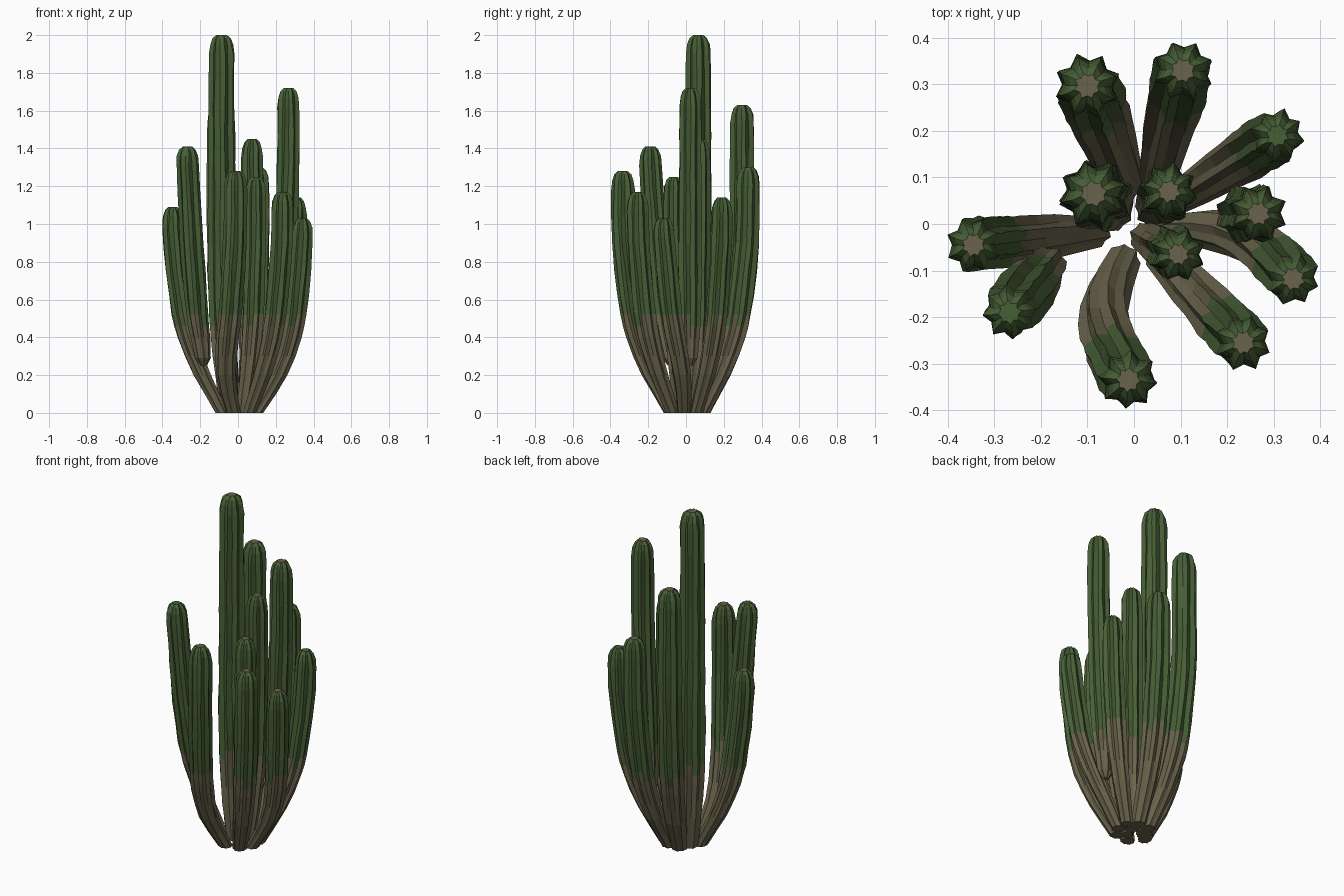
import bpy, bmesh, math, random

if "Cube" in bpy.data.objects:
    bpy.data.objects.remove(bpy.data.objects["Cube"], do_unlink=True)
random.seed(7)
RIBS = 8


def material(name, color):
    m = bpy.data.materials.new(name)
    m.use_nodes = True
    m.diffuse_color = (*color, 1)
    m.node_tree.nodes["Principled BSDF"].inputs["Base Color"].default_value = (*color, 1)
    return m


GREEN = material("cactus green", (0.064, 0.116, 0.037))
BARK = material("woody tan", (0.142, 0.126, 0.072))

# Outward travel and thickness of a stem, by height above its start
SWEEP = [(0, 0), (0.1, 0.2), (0.2, 0.4), (0.3, 0.56), (0.4, 0.69), (0.5, 0.79), (0.7, 0.9), (0.95, 1)]
GIRTH = [(0, 0.62), (0.2, 0.84), (0.4, 0.98), (0.6, 1.04), (1.0, 1.02), (1.9, 0.93)]
BRANCH_SWEEP = [(0, 0), (0.3, 0.45), (0.7, 0.78), (1.1, 1)]
BRANCH_GIRTH = [(0, 0.25), (0.04, 0.65), (0.2, 0.9), (0.45, 1.03), (1.4, 0.95)]


def lookup(table, t):
    for (a, va), (b, vb) in zip(table, table[1:]):
        if t <= b:
            return va + (vb - va) * (t - a) / (b - a)
    return table[-1][1]


def stem(name, base, top, height, radius, tan_tip=True, start=0.0, bow=(0, 0)):
    """Ribbed column that sweeps out from its base and ends in a rounded tip."""
    sweep, girth = (BRANCH_SWEEP, BRANCH_GIRTH) if start else (SWEEP, GIRTH)
    body_top = height - 0.1
    levels = [z for z in (0, 0.1, 0.2, 0.3, 0.4, 0.46, 0.52, 0.62, 0.75) if z > start + 0.06]
    levels = [start] + ([start + 0.04] if start else []) + levels
    steps = max(1, round((body_top - 0.75) / 0.14))
    levels += [0.75 + (body_top - 0.75) * (i + 1) / steps for i in range(steps)]
    rings = [(z, 1.0) for z in levels]
    rings += [(height - 0.05, 0.92), (height - 0.017, 0.72), (height, 0.42)]

    bm = bmesh.new()
    twist = random.uniform(0, math.tau / RIBS)
    loops = []
    for z, taper in rings:
        t = z - start
        f = lookup(sweep, t)
        cx, cy = (b + (e - b) * f + w * math.sin(math.pi * f)
                  for b, e, w in zip(base, top, bow))
        r = radius * lookup(girth, t) * taper
        valley = 0.86 if z < 0.3 else 0.77
        loop = []
        for k in range(RIBS * 2):
            a = twist + math.pi * k / RIBS
            if z > 0.5:
                a += random.uniform(-0.05, 0.05)
            rr = r * (valley if k % 2 else random.uniform(0.96, 1.05))
            loop.append(bm.verts.new((cx + rr * math.cos(a), cy + rr * math.sin(a), z)))
        loops.append(loop)

    n = RIBS * 2
    for low, high in zip(loops, loops[1:]):
        for k in range(n):
            j = (k + 1) % n
            bm.faces.new((low[k], low[j], high[j], high[k]))
    bm.faces.new(loops[0][::-1])
    bm.faces.new(loops[-1])

    # Woody foot with a ragged upper edge, and a worn tip
    for face in bm.faces:
        z = face.calc_center_median().z
        woody = z < 0.46 or (z < 0.52 and random.random() < 0.6)
        worn = tan_tip and z > height - 0.005
        face.material_index = 1 if woody or worn else 0
    mesh = bpy.data.meshes.new(name)
    bm.to_mesh(mesh)
    bm.free()
    mesh.materials.append(GREEN)
    mesh.materials.append(BARK)
    obj = bpy.data.objects.new(name, mesh)
    bpy.context.collection.objects.link(obj)


# Inner stems
stem("tallest_stem", (-0.045, 0.03), (-0.087, 0.065), 2.0, 0.074)
stem("inner_back_stem", (0.04, 0.03), (0.075, 0.07), 1.45, 0.06)
stem("inner_front_stem", (0.025, -0.03), (0.095, -0.065), 1.25, 0.057)
# Outer stems
stem("back_right_stem", (-0.02, 0.09), (-0.1, 0.297), 1.63, 0.069)
stem("back_left_stem", (0.045, 0.09), (0.105, 0.33), 1.3, 0.064)
stem("left_back_stem", (0.095, 0.055), (0.308, 0.19), 1.14, 0.057, False)
stem("left_front_stem", (0.1, -0.01), (0.342, -0.118), 1.03, 0.058, bow=(0.02, 0.035))
stem("front_left_stem", (0.06, -0.07), (0.235, -0.255), 1.17, 0.06)
stem("front_stem", (-0.025, -0.08), (-0.012, -0.335), 1.28, 0.062, bow=(-0.045, 0))
stem("right_stem", (-0.085, -0.015), (-0.345, -0.045), 1.09, 0.059)
# Side branches that sprout above the foot
stem("right_branch", (-0.18, -0.08), (-0.268, -0.19), 1.41, 0.062, False, start=0.25)
stem("left_branch", (0.215, 0.022), (0.267, 0.022), 1.72, 0.064, True, start=0.25)
